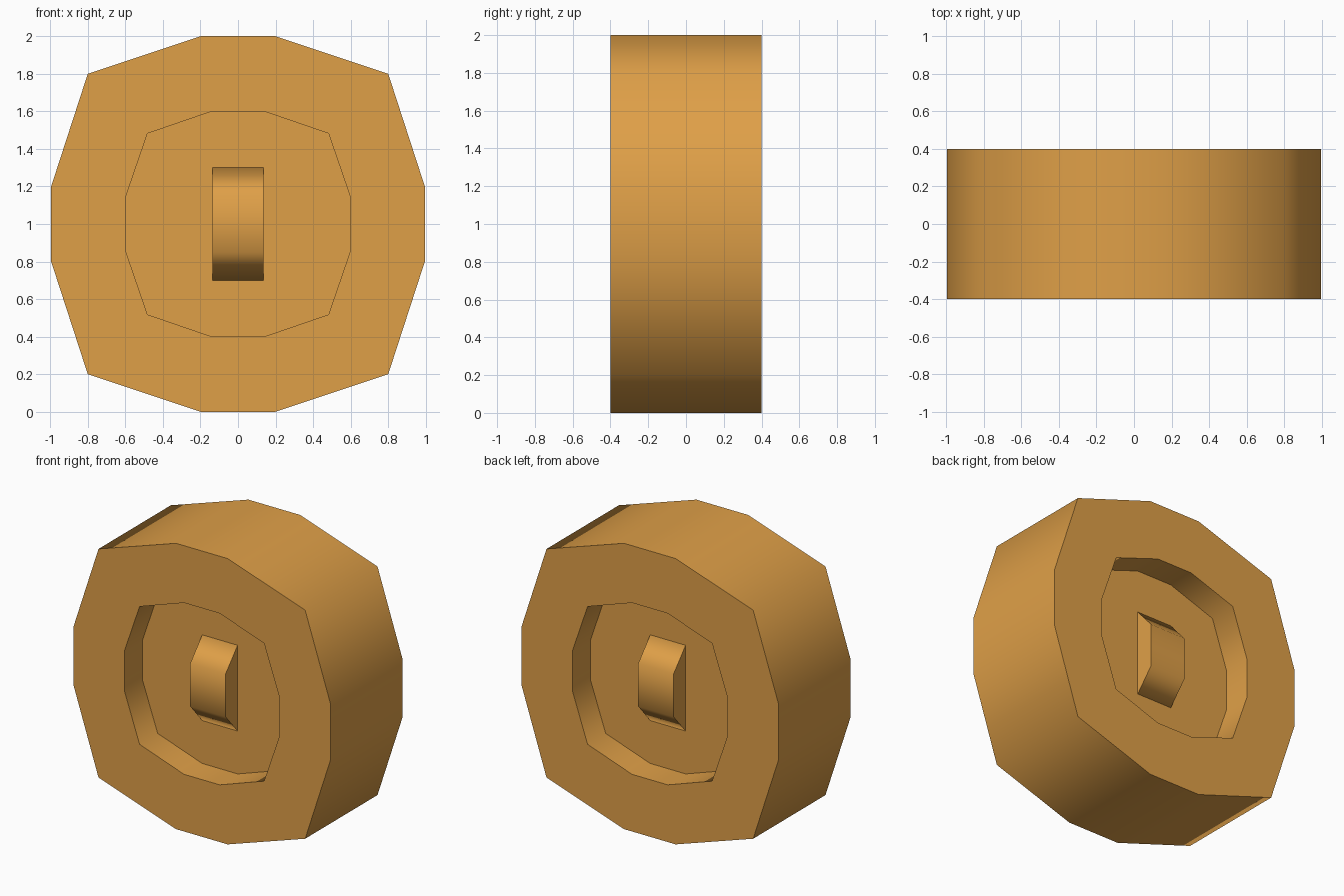
import bpy, bmesh

if "Cube" in bpy.data.objects:
    bpy.data.objects.remove(bpy.data.objects["Cube"])

mat = bpy.data.materials.new("warm_orange")
mat.diffuse_color = (0.74, 0.35, 0.064, 1.0)
mat.use_nodes = True
mat.node_tree.nodes["Principled BSDF"].inputs["Base Color"].default_value = mat.diffuse_color


def mirrored(quarter):
    """Full outline from a quarter profile running from the top to the side."""
    right = quarter + [(a, -b) for a, b in reversed(quarter)]
    return right + [(-a, b) for a, b in reversed(right)]


def finish(name, bm, z):
    bmesh.ops.recalc_face_normals(bm, faces=bm.faces)
    # smooth around the outline, crisp where walls meet flat sides
    for e in bm.edges:
        if len(e.link_faces) == 2:
            a, b = e.link_faces
            e.smooth = a.smooth and b.smooth
    me = bpy.data.meshes.new(name)
    bm.to_mesh(me)
    bm.free()
    me.materials.append(mat)
    ob = bpy.data.objects.new(name, me)
    ob.location.z = z
    bpy.context.collection.objects.link(ob)
    return ob


def bridge(bm, r1, r2, smooth):
    n = len(r1)
    for i in range(n):
        j = (i + 1) % n
        f = bm.faces.new((r1[i], r1[j], r2[j], r2[i]))
        f.smooth = smooth


# wheel: twelve-sided drum with a shallow recess on each side
outer = mirrored([(0.2, 1.0), (0.8, 0.8), (0.995, 0.2)])
inner = mirrored([(0.138, 0.6), (0.482, 0.482), (0.6, 0.138)])
bm = bmesh.new()


def ring(profile, y):
    return [bm.verts.new((x, y, z)) for x, z in profile]


rings = [ring(inner, -0.2), ring(inner, -0.4), ring(outer, -0.4),
         ring(outer, 0.4), ring(inner, 0.4), ring(inner, 0.2)]
for k, smooth in enumerate([True, False, True, False, True]):
    bridge(bm, rings[k], rings[k + 1], smooth)
for r in (rings[0], rings[-1]):
    bm.faces.new(r).smooth = False
finish("wheel", bm, 1.0)

# hub knobs: hexagonal bars half sunk into each recess floor
hexagon = [(0, 0.3), (0.133, 0.15), (0.133, -0.15),
           (0, -0.3), (-0.133, -0.15), (-0.133, 0.15)]
for name, cy in (("front_hub", -0.2), ("back_hub", 0.2)):
    bm = bmesh.new()
    ends = [[bm.verts.new((x, cy + y, z)) for y, z in hexagon]
            for x in (-0.137, 0.137)]
    bridge(bm, ends[0], ends[1], True)
    for r in ends:
        bm.faces.new(r).smooth = False
    finish(name, bm, 1.0)
